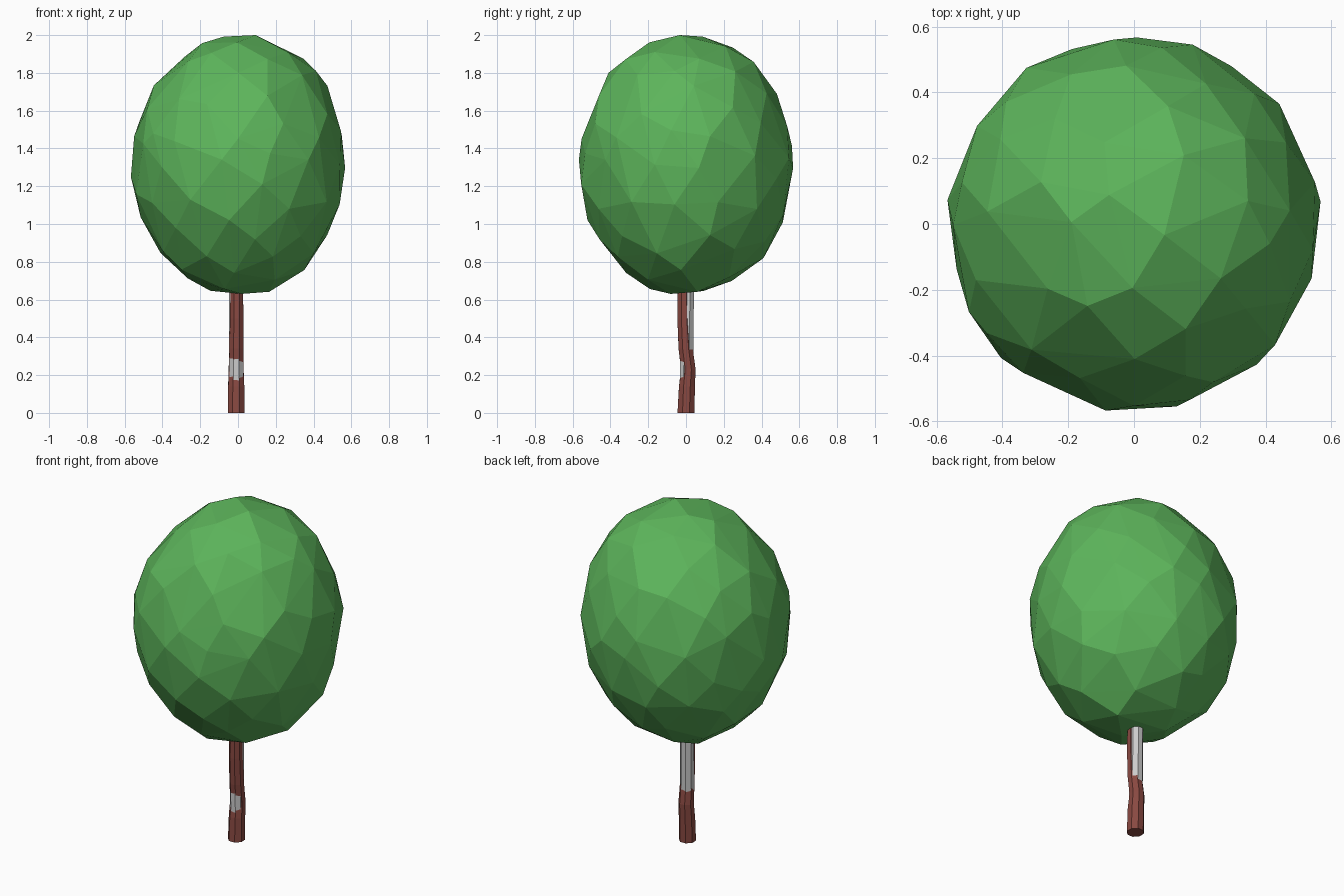
import bpy, bmesh, math, random
from mathutils import Vector

cube = bpy.data.objects.get("Cube")
if cube:
    bpy.data.objects.remove(cube, do_unlink=True)

random.seed(7)


def make_material(name, rgb):
    mat = bpy.data.materials.new(name)
    mat.use_nodes = True
    colour = (*rgb, 1)
    mat.diffuse_color = colour
    mat.node_tree.nodes["Principled BSDF"].inputs["Base Color"].default_value = colour
    return mat


def finish(bm, name, mat):
    bmesh.ops.recalc_face_normals(bm, faces=bm.faces[:])
    mesh = bpy.data.meshes.new(name)
    bm.to_mesh(mesh)
    bm.free()
    mesh.materials.append(mat)
    obj = bpy.data.objects.new(name, mesh)
    bpy.context.collection.objects.link(obj)
    return obj


def tube(name, rings, sides, mat, turn=0.0, jitter=0.0):
    """Flat-sided stem through rings of (x, y, z, radius)."""
    bm = bmesh.new()
    loops = []
    for x, y, z, r in rings:
        loop = []
        for i in range(sides):
            a = math.tau * (i + turn) / sides
            rr = r + random.uniform(-jitter, jitter)
            loop.append(bm.verts.new((x + rr * math.cos(a), y + rr * math.sin(a), z)))
        loops.append(loop)
    for low, high in zip(loops, loops[1:]):
        for i in range(sides):
            j = (i + 1) % sides
            bm.faces.new((low[i], low[j], high[j], high[i]))
    bm.faces.new(loops[0][::-1])
    bm.faces.new(loops[-1])
    return finish(bm, name, mat)


def faceted_crown(name, low, high, count, mat):
    """Irregular faceted egg, fitted exactly between two corners."""
    bm = bmesh.new()
    golden = math.pi * (3 - math.sqrt(5))
    for i in range(count):
        z = 1 - 2 * (i + 0.5) / count
        r = math.sqrt(1 - z * z)
        p = Vector((r * math.cos(i * golden), r * math.sin(i * golden), z))
        p += Vector([random.uniform(-0.09, 0.09) for _ in range(3)])
        p.normalize()
        p *= random.uniform(0.985, 1.01)
        p.x += 0.06 * max(0, p.z) ** 2       # top leans slightly to one side
        bm.verts.new(p)
    hull = bmesh.ops.convex_hull(bm, input=bm.verts[:])
    spare = [v for v in bm.verts if not v.link_faces]
    bmesh.ops.delete(bm, geom=spare, context='VERTS')
    for axis in range(3):
        values = [v.co[axis] for v in bm.verts]
        a, b = min(values), max(values)
        for v in bm.verts:
            t = (v.co[axis] - a) / (b - a)
            v.co[axis] = low[axis] + t * (high[axis] - low[axis])
    return finish(bm, name, mat)


leaf_green = make_material("leaf green", (0.109, 0.462, 0.105))
bark_brown = make_material("bark brown", (0.25, 0.066, 0.053))
wood_grey = make_material("pale grey wood", (0.6, 0.6, 0.6))

# Leafy crown
faceted_crown("crown", (-0.567, -0.567, 0.63), (0.567, 0.567, 2.0), 100, leaf_green)

# Gently bent bark that the straight core breaks through in places
tube("trunk_bark", [(-0.01, 0, 0, 0.048),
                    (-0.01, 0.005, 0.14, 0.046),
                    (-0.01, 0.012, 0.23, 0.042),
                    (-0.008, -0.002, 0.34, 0.041),
                    (-0.007, -0.01, 0.5, 0.038),
                    (-0.006, -0.01, 0.7, 0.035)],
     8, bark_brown, turn=0.5, jitter=0.001)

# Straight pale core
tube("trunk_core", [(-0.009, 0.001, 0.001, 0.037),
                    (-0.01, 0.003, 0.25, 0.039),
                    (-0.012, 0.006, 0.7, 0.039)],
     8, wood_grey, turn=0.5)
